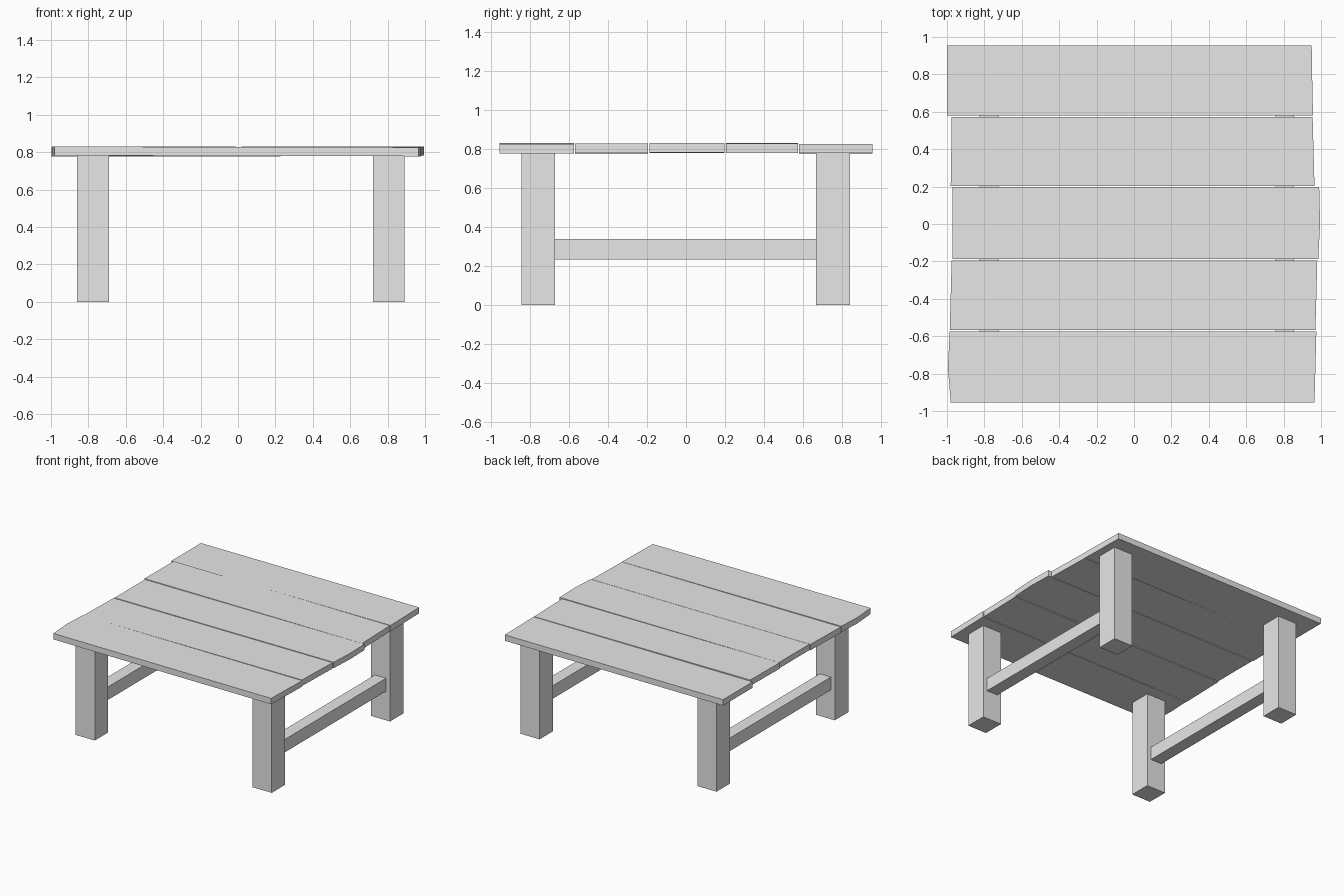
import bpy
import bmesh

cube = bpy.data.objects.get("Cube")
if cube:
    bpy.data.objects.remove(cube, do_unlink=True)

grey = bpy.data.materials.new("plain_grey")
grey.use_nodes = True
colour = (0.8, 0.8, 0.8, 1)
grey.diffuse_color = colour
grey.node_tree.nodes["Principled BSDF"].inputs["Base Color"].default_value = colour


def prism(name, outline, bottom, top):
    """Extrude a flat outline; bottom and top give the height at (x, y)."""
    bm = bmesh.new()
    low = [bm.verts.new((x, y, bottom(x, y))) for x, y in outline]
    high = [bm.verts.new((x, y, top(x, y))) for x, y in outline]
    bm.faces.new(low)
    bm.faces.new(high)
    count = len(outline)
    for i in range(count):
        j = (i + 1) % count
        bm.faces.new((low[i], low[j], high[j], high[i]))
    bmesh.ops.recalc_face_normals(bm, faces=bm.faces)
    mesh = bpy.data.meshes.new(name)
    bm.to_mesh(mesh)
    bm.free()
    mesh.materials.append(grey)
    obj = bpy.data.objects.new(name, mesh)
    bpy.context.collection.objects.link(obj)
    return obj


def box(name, x0, x1, y0, y1, z0, z1):
    outline = [(x0, y0), (x1, y0), (x1, y1), (x0, y1)]
    return prism(name, outline, lambda x, y: z0, lambda x, y: z1)


# Tabletop planks, front to back: y range, left and right end shapes, surface height, slope
planks = [
    (-0.955, -0.574, (-0.98, -0.995, -0.985), (0.965, 0.97, 0.975), 0.828, -0.002),
    (-0.568, -0.194, (-0.985, -0.98, -0.975), (0.97, 0.975, 0.98), 0.827, 0.001),
    (-0.188, 0.198, (-0.97, -0.97, -0.97), (0.985, 0.995, 0.99), 0.829, 0.001),
    (0.204, 0.573, (-0.98, -0.977, -0.975), (0.965, 0.96, 0.955), 0.829, -0.002),
    (0.579, 0.955, (-1.0, -1.0, -1.0), (0.957, 0.953, 0.95), 0.826, 0.001),
]
for i, (y0, y1, left, right, height, slope) in enumerate(planks):
    ys = (y0, (y0 + y1) / 2, y1)
    outline = list(zip(right, ys)) + list(zip(left, ys))[::-1]
    prism(f"plank_{i + 1}", outline,
          lambda x, y: height - 0.048 + slope * x,
          lambda x, y: height + slope * x)

# Legs and the low stretcher joining each pair
for side, x in (("right", -0.775), ("left", 0.806)):
    for end, y in (("front", -0.756), ("back", 0.753)):
        box(f"{end}_{side}_leg", x - 0.085, x + 0.085, y - 0.086, y + 0.086, 0, 0.785)
    box(f"{side}_stretcher", x - 0.05, x + 0.05, -0.68, 0.68, 0.235, 0.34)
